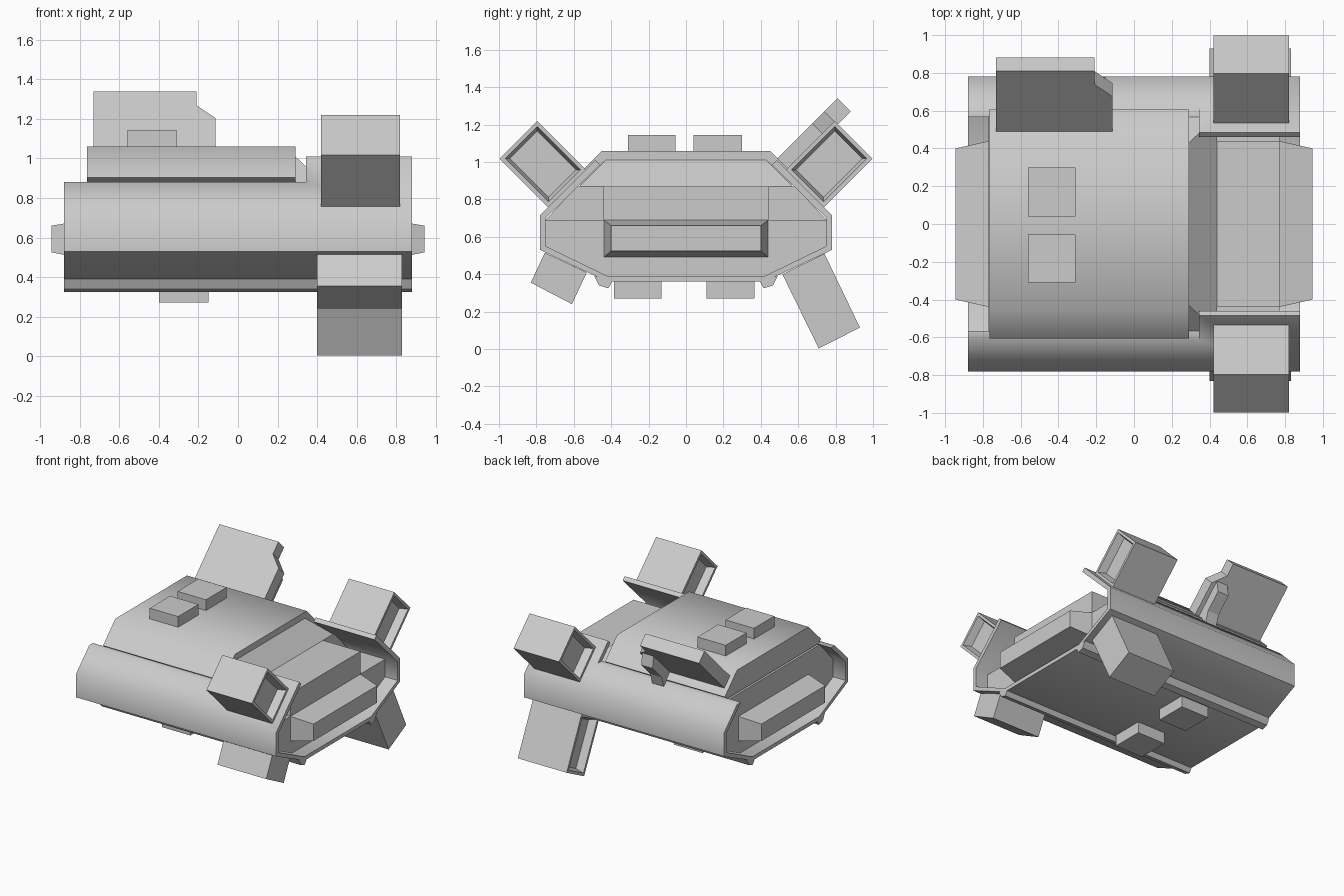
import bpy, bmesh, math
from mathutils import Vector

if "Cube" in bpy.data.objects:
    bpy.data.objects.remove(bpy.data.objects["Cube"])


def loft(name, sections, recess=(), smooth=False):
    """Join (x, [(y, z), ...]) sections; recess lists end signs to hollow."""
    bm = bmesh.new()
    rings = [[bm.verts.new((x, y, z)) for y, z in pts] for x, pts in sections]
    n = len(rings[0])
    for a, b in zip(rings, rings[1:]):
        for i in range(n):
            j = (i + 1) % n
            bm.faces.new((a[i], a[j], b[j], b[i]))
    caps = [bm.faces.new(rings[0][::-1]), bm.faces.new(rings[-1])]
    bmesh.ops.recalc_face_normals(bm, faces=bm.faces)
    for s in recess:
        f = caps[0 if s < 0 else 1]
        bmesh.ops.inset_region(bm, faces=[f], thickness=0.03)
        bmesh.ops.inset_region(bm, faces=[f], thickness=0.025)
        bmesh.ops.translate(bm, verts=f.verts, vec=(-s * 0.06, 0, 0))
    me = bpy.data.meshes.new(name)
    bm.to_mesh(me)
    bm.free()
    ob = bpy.data.objects.new(name, me)
    bpy.context.collection.objects.link(ob)
    if smooth:
        select(ob)
        bpy.ops.object.shade_smooth_by_angle(angle=math.radians(47))
    return ob


def select(ob):
    bpy.ops.object.select_all(action='DESELECT')
    ob.select_set(True)
    bpy.context.view_layer.objects.active = ob


def prism(name, pts, x0, x1, **kw):
    return loft(name, [(x0, pts), (x1, pts)], **kw)


def rect(y0, y1, z0, z1):
    return [(y0, z0), (y1, z0), (y1, z1), (y0, z1)]


def sym(half):
    """Close a half section by mirroring it across y = 0."""
    return half + [(-y, z) for y, z in reversed(half)]


def slope(u, v):
    """Point in the 45 degree frame of the +y shoulder."""
    k = math.sqrt(0.5)
    return (k * (u + v), k * (u - v))


# Outer trough-shaped shell, cut lower behind the tall end fins
shell = prism("hull_shell", sym([(0.42, 0.36), (0.78, 0.53), (0.78, 0.715), (0.485, 1.01),
                                 (0.46, 0.985), (0.75, 0.70), (0.75, 0.55), (0.42, 0.39)]
                                )[:8] + [(-y, z) for y, z in
              [(0.42, 0.39), (0.75, 0.55), (0.75, 0.70), (0.46, 0.985),
               (0.485, 1.01), (0.78, 0.715), (0.78, 0.53), (0.42, 0.36)]], -0.88, 0.88)
cutter = prism("shell_cutter", rect(-1, 1, 0.88, 1.3), -1.2, 0.345)
cutter.hide_render = True
select(shell)
mod = shell.modifiers.new("cut", 'BOOLEAN')
mod.operation = 'DIFFERENCE'
mod.solver = 'EXACT'
mod.object = cutter
bpy.ops.object.modifier_apply(modifier="cut")
bpy.data.objects.remove(cutter)
select(shell)
bpy.ops.object.shade_smooth_by_angle(angle=math.radians(47))

# Inner core: lower body, shoulder, sloped upper wedge, end box
prism("core_lower", sym([(0.42, 0.385), (0.752, 0.548), (0.752, 0.69)]), -0.77, 0.77)
prism("core_middle", sym([(0.752, 0.69), (0.58, 0.87)]), -0.77, 0.44)
wedge = sym([(0.57, 0.87), (0.43, 1.01)])
w = loft("core_wedge", [(-0.75, wedge), (0.44, wedge)])
for v in w.data.vertices:
    if v.co.x > 0 and v.co.z > 0.95:
        v.co.x = 0.29
prism("end_box", rect(-0.44, 0.44, 0.69, 0.87), 0.44, 0.77)

# Tapered bumpers on both ends
wide, narrow = rect(-0.44, 0.44, 0.49, 0.69), rect(-0.40, 0.40, 0.525, 0.66)
for s, side in ((1, "right"), (-1, "left")):
    loft("bumper_" + side, [(s * 0.765, wide), (s * 0.945, narrow)])

# Roof cover with undercut edge
prism("roof", sym([(0.575, 0.88), (0.605, 0.905), (0.45, 1.06)]), -0.765, 0.29, smooth=True)

# Small boxes on the roof and under the floor
for i, (y0, y1) in enumerate(((-0.31, -0.055), (0.04, 0.30))):
    prism(f"roof_box_{i}", rect(y0, y1, 1.05, 1.145), -0.56, -0.31)
for i, (y0, y1) in enumerate(((-0.385, -0.13), (0.11, 0.365))):
    prism(f"floor_box_{i}", rect(y0, y1, 0.27, 0.37), -0.40, -0.15)

# Bottom rails and upper pods on both sides
for s, side in ((1, "back"), (-1, "front")):
    prism("rail_" + side, [(s * y, z) for y, z in
          ((0.395, 0.36), (0.415, 0.325), (0.465, 0.34), (0.49, 0.39))], -0.88, 0.88)
    pod = [slope(1.055, -0.30), slope(1.425, -0.30), slope(1.425, -0.015), slope(1.055, -0.015)]
    prism("upper_pod_" + side, [(s * y, z) for y, z in pod], 0.42, 0.82, recess=(-1, 1))

# Lower pods: long at the back, short at the front
prism("lower_pod_back", [(0.515, 0.40), (0.71, 0.003), (0.93, 0.115), (0.74, 0.51)],
      0.40, 0.83, recess=(-1,))
prism("lower_pod_front", [(-0.53, 0.41), (-0.61, 0.24), (-0.83, 0.355), (-0.755, 0.515)],
      0.40, 0.83)

# Raised flap on the back shoulder, with a stepped edge
flap = [slope(u, v) for u, v in ((1.05, -0.375), (1.52, -0.375), (1.52, -0.275), (1.05, -0.275))]
prism("flap", flap, -0.73, -0.21)
edge_low = [slope(u, v) for u, v in ((1.05, -0.375), (1.33, -0.375), (1.33, -0.275), (1.05, -0.275))]
edge_high = [slope(u, v) for u, v in ((1.05, -0.375), (1.42, -0.375), (1.42, -0.275), (1.05, -0.275))]
loft("flap_edge", [(-0.21, edge_high), (-0.115, edge_low)])

# Small strut under the flap
strut = [slope(u, v) for u, v in ((1.06, -0.28), (1.36, -0.28), (1.30, -0.20), (1.14, -0.20), (1.06, -0.16))]
prism("flap_strut", strut, -0.25, -0.15)
